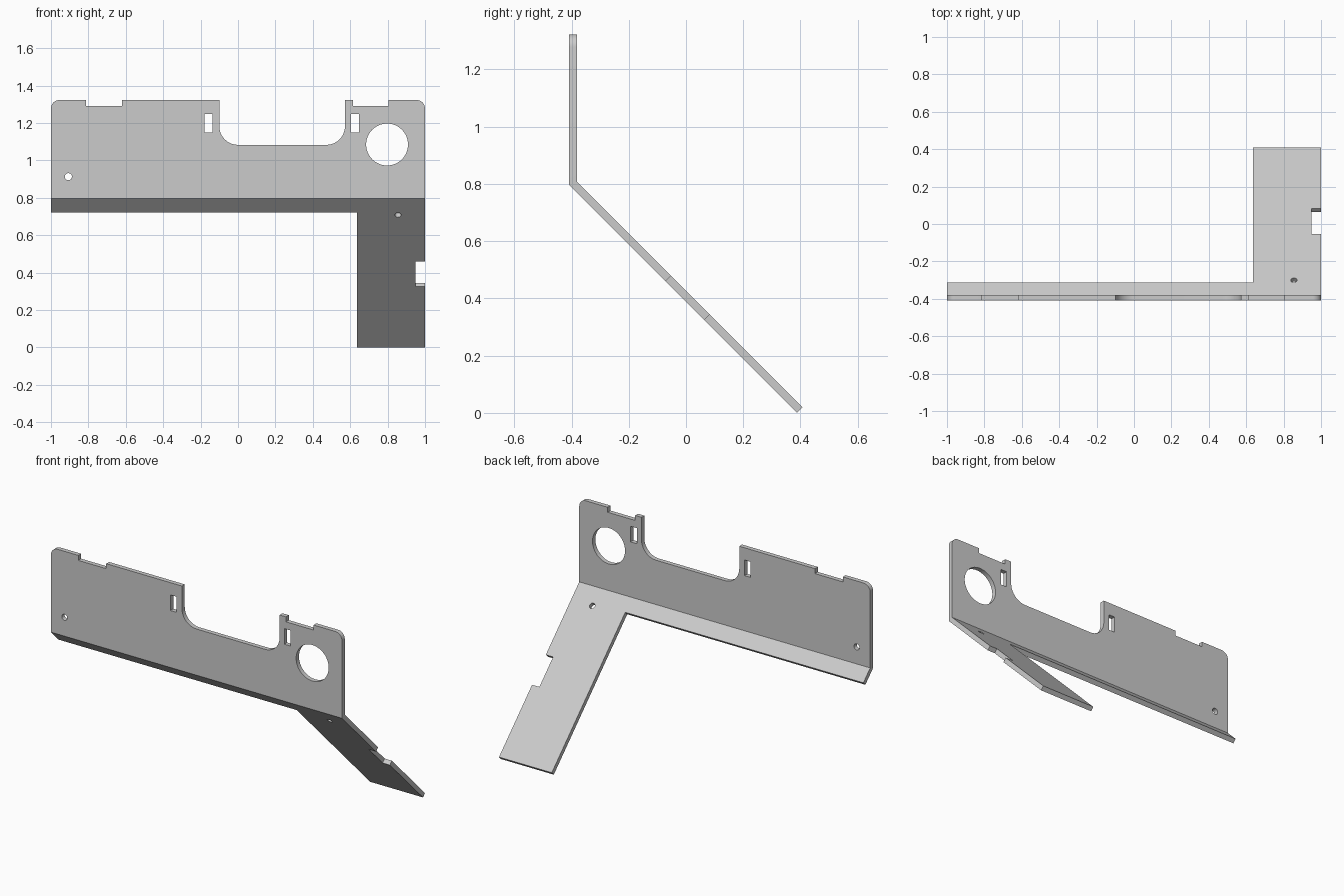
import bpy, bmesh
from math import sin, cos, tan, pi, sqrt, radians
from mathutils import Vector

cube = bpy.data.objects.get("Cube")
if cube:
    bpy.data.objects.remove(cube)

THICK = 0.028
HALF_DEPTH = 0.408
BEND_Z = 0.796
MITRE = THICK * tan(radians(22.5))
BEND = Vector((0, -HALF_DEPTH, BEND_Z))


def arc(cx, cy, r, start, end, steps=10):
    angles = [radians(start + (end - start) * i / steps) for i in range(steps + 1)]
    return [(cx + r * cos(a), cy + r * sin(a)) for a in angles]


def circle(cx, cy, r, steps):
    return arc(cx, cy, r, 0, 360, steps)[:-1]


def rect(x0, x1, y0, y1):
    return [(x0, y0), (x1, y0), (x1, y1), (x0, y1)]


def add_plate(bm, loops, along, normal):
    """Sheet with holes, starting at the bend and mitred there."""
    fronts, backs, sides = [], [], []
    for loop in loops:
        front, back = [], []
        for x, v in loop:
            side = Vector((x, 0, 0)) + BEND
            front.append(bm.verts.new(side + along * v))
            inner = MITRE if v == 0 else v
            back.append(bm.verts.new(side + along * inner + normal * THICK))
        n = len(loop)
        for i in range(n):
            j = (i + 1) % n
            fronts.append(bm.edges.new((front[i], front[j])))
            backs.append(bm.edges.new((back[i], back[j])))
            if loop[i][1] or loop[j][1]:
                sides.append((front[i], front[j], back[j], back[i]))
    for edges in (fronts, backs):
        bmesh.ops.triangle_fill(bm, edges=edges, use_beauty=True, normal=normal)
    for quad in sides:
        bm.faces.new(quad)


bm = bmesh.new()

# Upright panel: heights measured from the bend
TOP = 1.323 - BEND_Z
NOTCH = 1.292 - BEND_Z
SADDLE = 1.083 - BEND_Z
R, C = 0.1, 0.045
outline = [(-1, 0), (1, 0)]
outline += arc(1 - C, TOP - C, C, 0, 90)
outline += [(0.805, TOP), (0.805, NOTCH), (0.615, NOTCH), (0.615, TOP), (0.572, TOP)]
outline += arc(0.572 - R, SADDLE + R, R, 0, -90)
outline += arc(-0.1 + R, SADDLE + R, R, 270, 180)
outline += [(-0.1, TOP), (-0.62, TOP), (-0.62, NOTCH), (-0.812, NOTCH), (-0.812, TOP)]
outline += arc(-1 + C, TOP - C, C, 90, 180)
slots = [rect(x, x + 0.043, 1.15 - BEND_Z, 1.247 - BEND_Z) for x in (-0.179, 0.604)]
round_hole = circle(0.797, 1.085 - BEND_Z, 0.112, 48)
screw_hole = circle(-0.907, 0.913 - BEND_Z, 0.019, 20)
add_plate(bm, [outline, round_hole, screw_hole] + slots,
          Vector((0, 0, 1)), Vector((0, 1, 0)))


# Sloped flange and arm: distances measured down the slope
def down(z):
    return (BEND_Z - z) * sqrt(2)


flange = [(-1, 0), (1, 0), (1, down(0.46)), (0.95, down(0.46)),
          (0.95, down(0.325)), (1, down(0.325)), (1, down(0)),
          (0.637, down(0)), (0.637, down(0.721)), (-1, down(0.721))]
add_plate(bm, [flange, circle(0.855, down(0.708), 0.017, 20)],
          Vector((0, 1, -1)).normalized(), Vector((0, 1, 1)).normalized())

# Join the two sheets along the bend
bmesh.ops.remove_doubles(bm, verts=bm.verts[:], dist=0.0002)
bmesh.ops.recalc_face_normals(bm, faces=bm.faces[:])
mesh = bpy.data.meshes.new("folded_bracket")
bm.to_mesh(mesh)
bm.free()
bracket = bpy.data.objects.new("folded_bracket", mesh)
bpy.context.scene.collection.objects.link(bracket)

# Plain grey metal
grey = bpy.data.materials.new("light_grey")
grey.use_nodes = True
colour = (0.6, 0.6, 0.6, 1)
grey.diffuse_color = colour
grey.node_tree.nodes["Principled BSDF"].inputs["Base Color"].default_value = colour
mesh.materials.append(grey)

# Smooth the curved edges, keep corners sharp
bpy.ops.object.select_all(action='DESELECT')
bpy.context.view_layer.objects.active = bracket
bracket.select_set(True)
bpy.ops.object.shade_smooth_by_angle(angle=radians(30))
